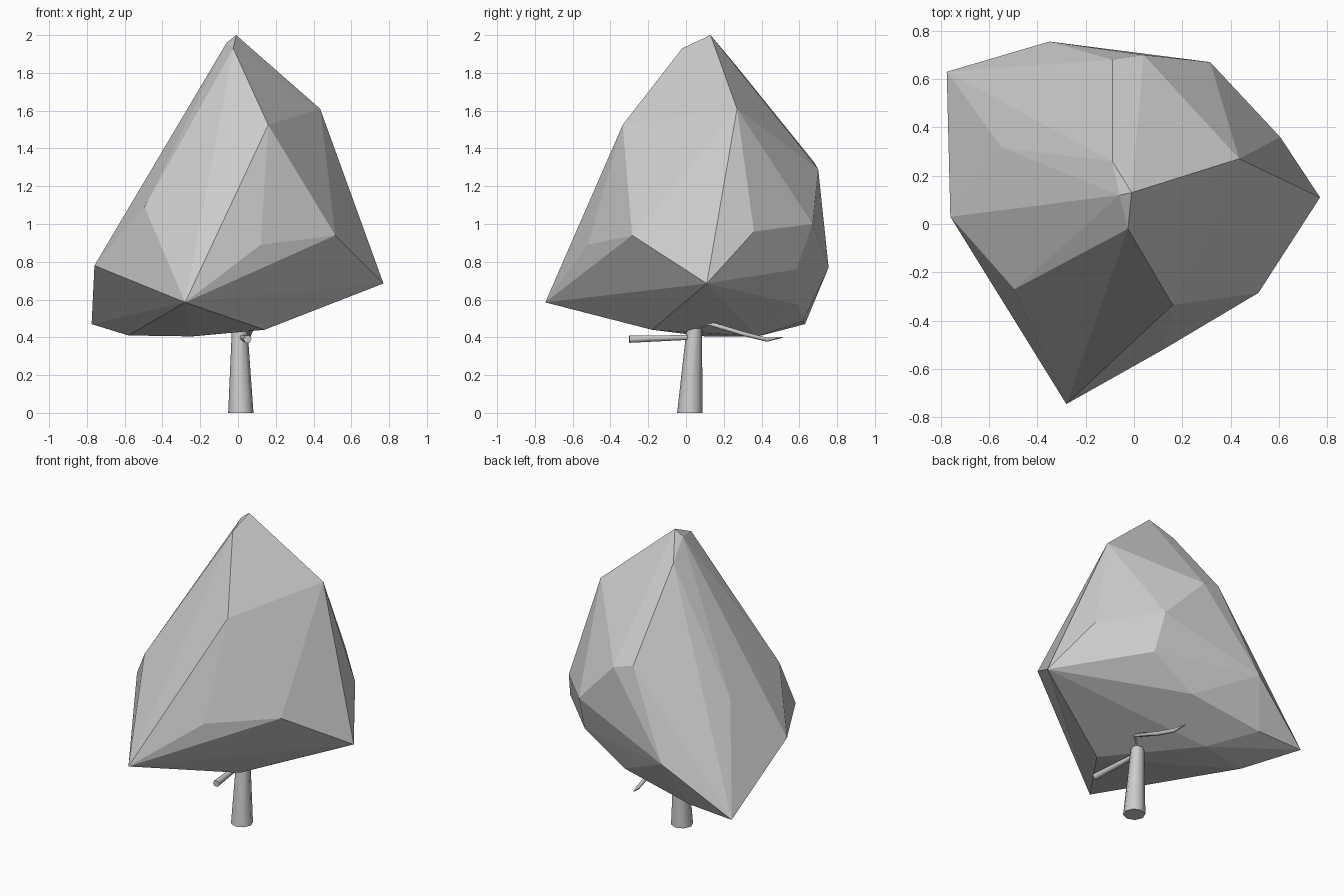
import bpy
import bmesh
import math
from mathutils import Vector

default_cube = bpy.data.objects.get("Cube")
if default_cube:
    bpy.data.objects.remove(default_cube, do_unlink=True)


def make_material(name, colour):
    material = bpy.data.materials.new(name)
    material.use_nodes = True
    material.diffuse_color = colour
    shader = next(n for n in material.node_tree.nodes if n.type == 'BSDF_PRINCIPLED')
    shader.inputs["Base Color"].default_value = colour
    return material


light_grey = make_material("light grey", (0.6, 0.6, 0.6, 1))


def add_object(name, bm, smooth=False):
    bmesh.ops.recalc_face_normals(bm, faces=bm.faces)
    mesh = bpy.data.meshes.new(name)
    bm.to_mesh(mesh)
    bm.free()
    mesh.materials.append(light_grey)
    obj = bpy.data.objects.new(name, mesh)
    bpy.context.collection.objects.link(obj)
    if smooth:
        bpy.ops.object.select_all(action='DESELECT')
        obj.select_set(True)
        bpy.context.view_layer.objects.active = obj
        bpy.ops.object.shade_smooth_by_angle(angle=math.radians(60))
    return obj


def tapered_limb(name, path, radii, sides):
    """Sweep a tapering ring along a path of points and cap both ends."""
    bm = bmesh.new()
    points = [Vector(p) for p in path]
    rings = []
    for i, (point, radius) in enumerate(zip(points, radii)):
        along = points[min(i + 1, len(points) - 1)] - points[max(i - 1, 0)]
        # Keep the trunk's foot flat on the ground
        if abs(along.normalized().z) > 0.9:
            along = Vector((0, 0, 1))
        turn = along.to_track_quat('Z', 'Y')
        ring = []
        for k in range(sides):
            angle = math.tau * k / sides
            offset = Vector((math.cos(angle), math.sin(angle), 0)) * radius
            ring.append(bm.verts.new(point + turn @ offset))
        rings.append(ring)
    for lower, upper in zip(rings, rings[1:]):
        for k in range(sides):
            n = (k + 1) % sides
            bm.faces.new((lower[k], lower[n], upper[n], upper[k]))
    bm.faces.new(rings[0][::-1])
    bm.faces.new(rings[-1])
    return add_object(name, bm, smooth=True)


# Faceted canopy: the hull around its corner points, from the tip downwards
tip = [(-.01, .13, 2), (-.025, -.02, 1.93), (-.06, .12, 1.96), (-.09, .26, 1.845)]
shoulders = [(.16, -.335, 1.525), (.435, .27, 1.61), (-.09, .68, 1.325),
             (.04, .7, 1.29), (-.495, -.27, 1.09), (-.545, .315, 1.085)]
middle = [(.12, -.52, .89), (.515, -.285, .94), (.605, .36, .96), (.315, .67, 1)]
rim = [(.77, .11, .685), (-.28, -.745, .585), (-.76, .03, .78),
       (-.775, .63, .47), (-.35, .755, .77), (.33, .585, .76)]
underside = [(.04, .585, .575), (-.46, .62, .485), (-.58, .31, .41),
             (-.24, .38, .405), (-.25, .1, .405), (.14, -.18, .44)]
bm = bmesh.new()
for corner in tip + shoulders + middle + rim + underside:
    bm.verts.new(corner)
hull = bmesh.ops.convex_hull(bm, input=bm.verts)
loose = set(hull["geom_interior"]) | set(hull["geom_unused"])
bmesh.ops.delete(bm, geom=[v for v in loose if isinstance(v, bmesh.types.BMVert)],
                 context='VERTS')
add_object("canopy", bm)

# Leaning trunk and two bare branches
tapered_limb("trunk", [(.015, .02, 0), (.008, .047, .5)], [.067, .038], 8)
tapered_limb("front_branch", [(.02, .04, .4), (.05, -.3, .39)], [.014, .022], 6)
tapered_limb("back_branch",
             [(.02, .06, .45), (.09, .12, .475), (.06, .3, .42), (.05, .43, .387), (.025, .51, .4)],
             [.012, .012, .013, .012, .003], 6)
